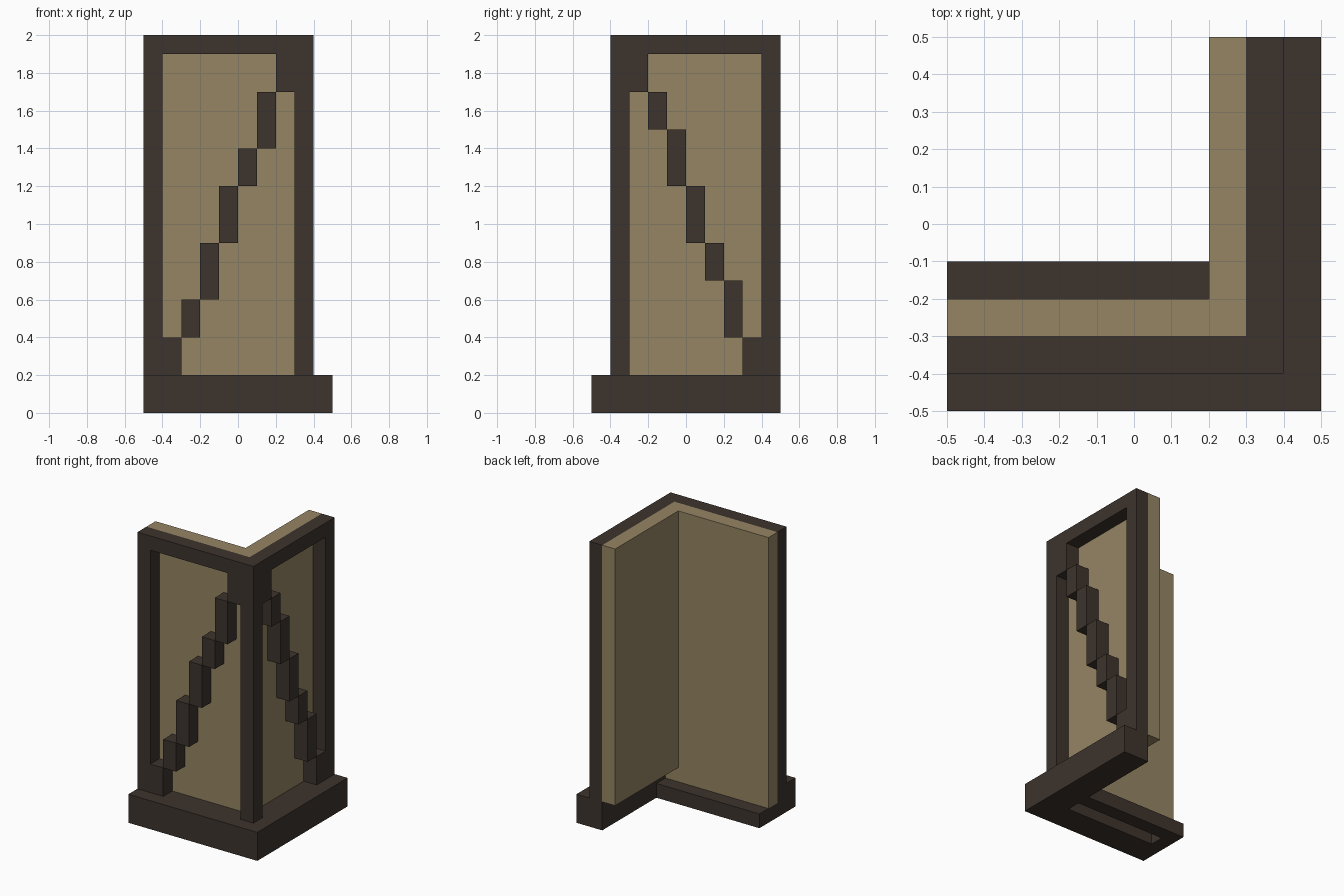
import bpy, bmesh

if "Cube" in bpy.data.objects:
    bpy.data.objects.remove(bpy.data.objects["Cube"])


def material(name, color):
    m = bpy.data.materials.new(name)
    m.diffuse_color = (*color, 1.0)
    m.use_nodes = True
    m.node_tree.nodes["Principled BSDF"].inputs["Base Color"].default_value = m.diffuse_color
    return m


DARK = material("dark timber", (0.047, 0.034, 0.026))
PLASTER = material("tan plaster", (0.305, 0.235, 0.127))


def build(name, mat, boxes):
    """One object made of boxes given as (x0, x1, y0, y1, z0, z1)."""
    bm = bmesh.new()
    for x0, x1, y0, y1, z0, z1 in boxes:
        for v in bmesh.ops.create_cube(bm, size=1.0)["verts"]:
            v.co = (x1 if v.co.x > 0 else x0,
                    y1 if v.co.y > 0 else y0,
                    z1 if v.co.z > 0 else z0)
    mesh = bpy.data.meshes.new(name)
    bm.to_mesh(mesh)
    bm.free()
    mesh.materials.append(mat)
    obj = bpy.data.objects.new(name, mesh)
    bpy.context.collection.objects.link(obj)
    return obj


# Sill: tall outer L, low inner strip and the plug closing the open slot
build("outer_sill", DARK, [(-0.5, 0.5, -0.5, -0.3, 0, 0.2),
                           (0.3, 0.5, -0.3, 0.5, 0, 0.2)])
build("inner_sill", DARK, [(-0.5, 0.3, -0.2, -0.1, 0, 0.1),
                           (-0.5, -0.4, -0.3, -0.2, 0, 0.1)])

# Plaster panels
build("front_panel", PLASTER, [(-0.5, 0.3, -0.3, -0.2, 0.1, 2)])
build("side_panel", PLASTER, [(0.2, 0.3, -0.2, 0.5, 0.2, 2)])

# Posts
build("corner_post", DARK, [(0.3, 0.4, -0.4, -0.3, 0.2, 2)])
build("front_post", DARK, [(-0.5, -0.4, -0.4, -0.3, 0.2, 2)])
build("side_post", DARK, [(0.3, 0.4, 0.4, 0.5, 0.2, 2)])

# Top beams
build("front_beam", DARK, [(-0.4, 0.3, -0.4, -0.3, 1.9, 2)])
build("side_beam", DARK, [(0.3, 0.4, -0.3, 0.4, 1.9, 2)])

# Stepped diagonal braces, from the outer post up to the corner post
front_z = [0.2, 0.4, 0.6, 0.9, 1.2, 1.4, 1.7, 1.9]
side_z = [0.2, 0.4, 0.7, 0.9, 1.2, 1.5, 1.7, 1.9]
build("front_brace", DARK,
      [(-0.4 + 0.1 * i, -0.3 + 0.1 * i, -0.4, -0.3, front_z[i], front_z[i + 1])
       for i in range(7)])
build("side_brace", DARK,
      [(0.3, 0.4, 0.3 - 0.1 * i, 0.4 - 0.1 * i, side_z[i], side_z[i + 1])
       for i in range(7)])
